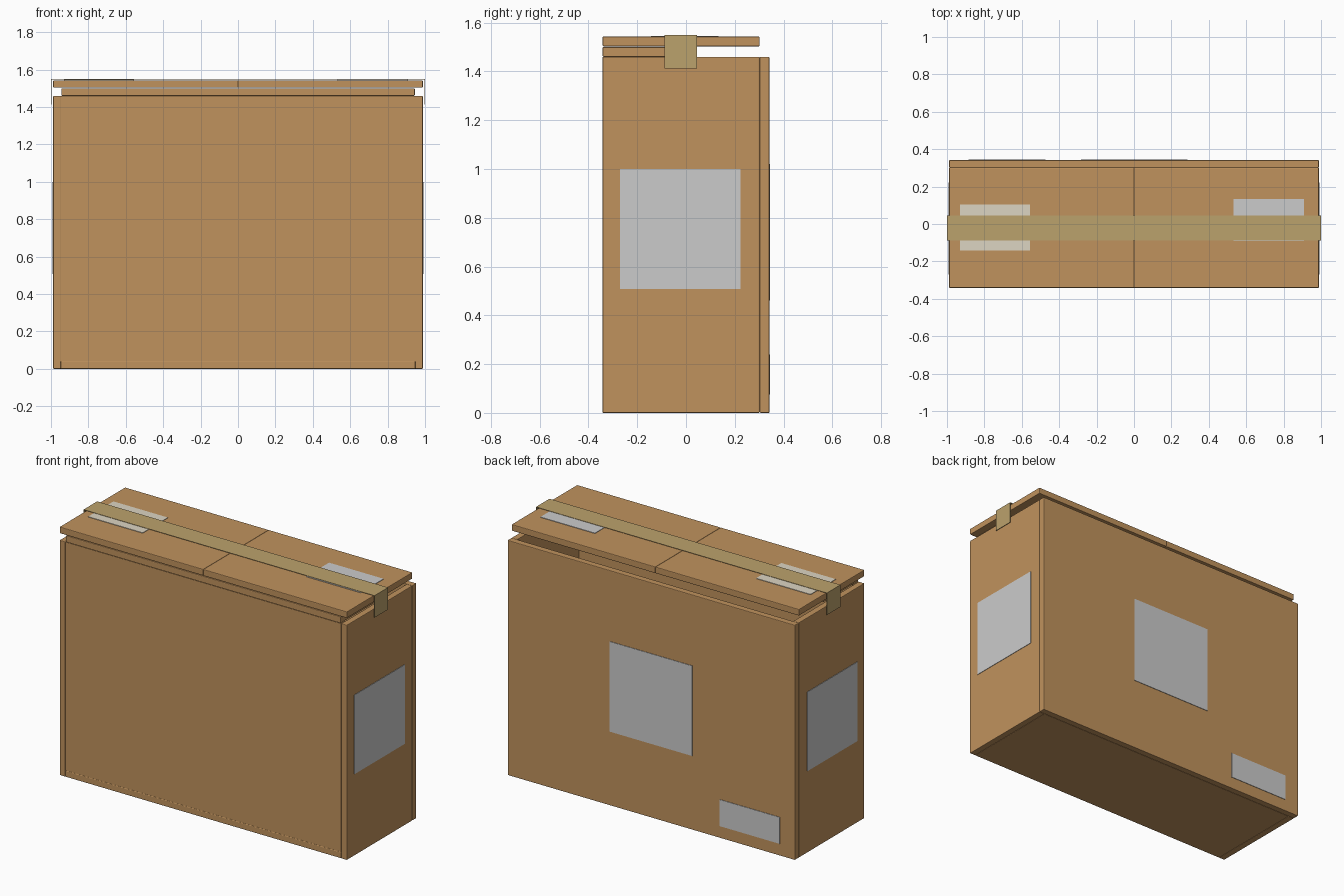
import bpy
import bmesh

if "Cube" in bpy.data.objects:
    bpy.data.objects.remove(bpy.data.objects["Cube"])


def material(name, rgb):
    m = bpy.data.materials.new(name)
    m.diffuse_color = (*rgb, 1)
    m.use_nodes = True
    m.node_tree.nodes["Principled BSDF"].inputs["Base Color"].default_value = m.diffuse_color
    return m


CARD = material("cardboard", (0.53, 0.29, 0.11))
TAPE = material("tan_tape", (0.50, 0.36, 0.15))
PAPER = material("paper", (0.72, 0.66, 0.54))


def box(name, x, y, z, mat=None, bevel=0.0):
    """Axis-aligned box from (min, max) ranges."""
    bm = bmesh.new()
    bmesh.ops.create_cube(bm, size=1)
    for v in bm.verts:
        v.co = [r[0] if c < 0 else r[1] for c, r in zip(v.co, (x, y, z))]
    me = bpy.data.meshes.new(name)
    bm.to_mesh(me)
    bm.free()
    ob = bpy.data.objects.new(name, me)
    bpy.context.collection.objects.link(ob)
    if mat:
        me.materials.append(mat)
    if bevel:
        mod = ob.modifiers.new("soft_edge", 'BEVEL')
        mod.width = bevel
        mod.segments = 2
    return ob


X, Y, H, T = 0.988, 0.342, 1.46, 0.04   # half width, half depth, height, card thickness
B = 0.004
LABEL = 0.003                           # label thickness

# carton shell, open at the top
box("base_panel", (-X + T, X - T), (-Y, Y - T), (0, T), CARD, B)
box("front_wall", (-X + T, X - T), (-Y, -Y + T), (T, H), CARD)
box("back_wall", (-X, X), (Y - T, Y), (0, H), CARD, B)

# mirrored side walls, top flaps and side labels
for side, s in (("left", -1), ("right", 1)):
    def span(a, b):
        return tuple(sorted((s * a, s * b)))
    box(side + "_wall", span(X - T, X), (-Y, Y - T), (0, H), CARD, B)
    box(side + "_top_flap", span(0, X), (-Y, Y - T), (H + T + 0.003, H + 2 * T + 0.003), CARD, B)
    box(side + "_side_label", span(X, X + LABEL), (-0.27, 0.223), (0.508, 1.0))

# inner flap folded in from the front wall
box("inner_front_flap", (-0.945, 0.945), (-Y, 0.0), (H, H + T), CARD, B)

# labels on the back
box("back_label", (-0.283, 0.285), (Y, Y + LABEL), (0.46, 1.02))
box("back_small_label", (-0.886, -0.472), (Y, Y + LABEL), (0.075, 0.24))

# stickers on the top, partly under the tape
top = H + 2 * T + 0.003
box("top_paper_sticker", (-0.93, -0.555), (-0.143, 0.105), (top, top + LABEL), PAPER)
box("top_grey_sticker", (0.533, 0.908), (-0.09, 0.133), (top, top + LABEL))

# packing tape: one thin strip bent over both ends
path = [(-1, 1.413), (-1, 1.55), (1, 1.55), (1, 1.413)]
bm = bmesh.new()
rows = [[bm.verts.new((x, y, z)) for y in (-0.088, 0.045)] for x, z in path]
for a, b in zip(rows, rows[1:]):
    bm.faces.new((a[0], b[0], b[1], a[1]))
me = bpy.data.meshes.new("packing_tape")
bm.to_mesh(me)
bm.free()
me.materials.append(TAPE)
tape = bpy.data.objects.new("packing_tape", me)
bpy.context.collection.objects.link(tape)
sol = tape.modifiers.new("thickness", 'SOLIDIFY')
sol.thickness = 0.003
sol.offset = -1
